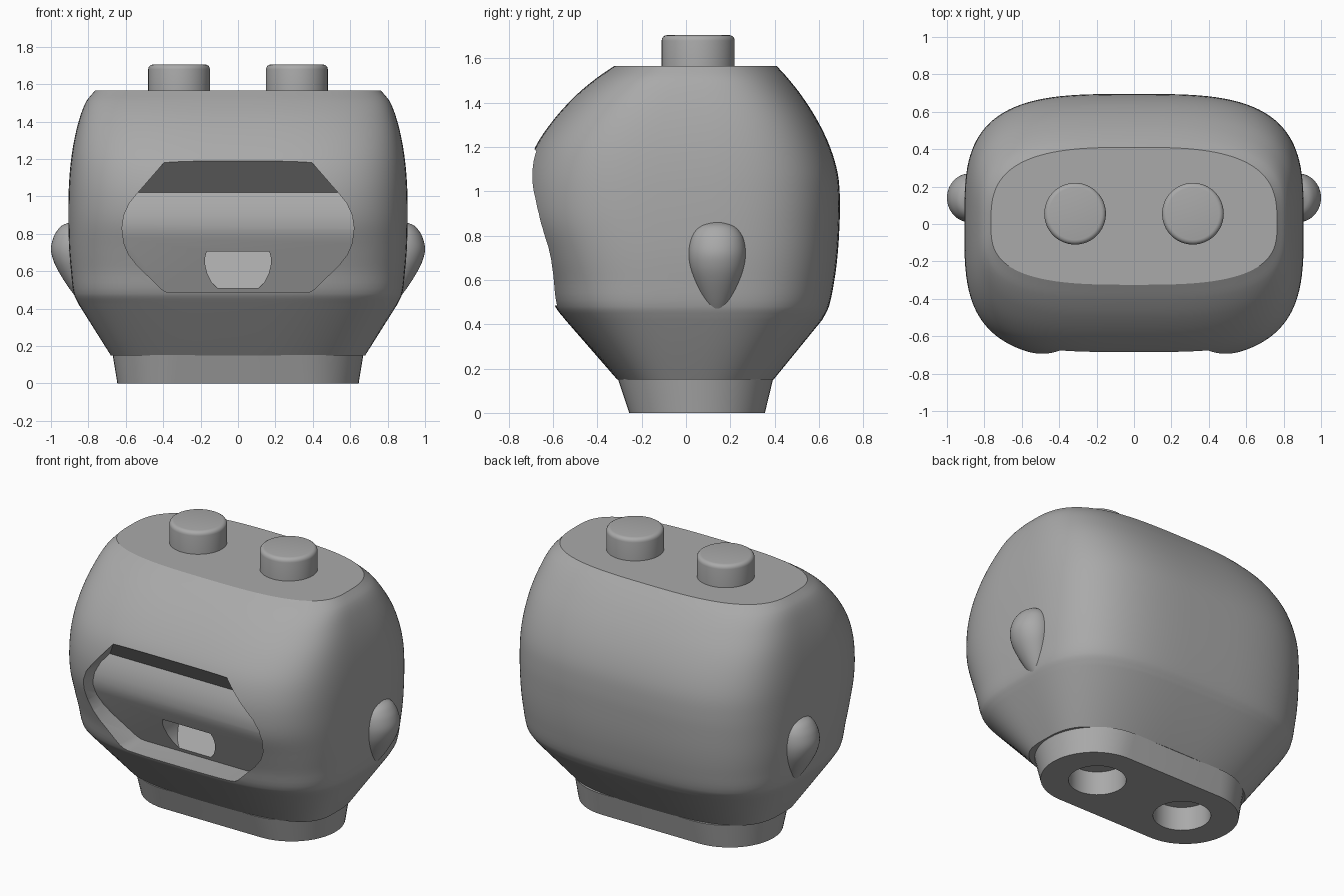
import bpy, bmesh, math

if "Cube" in bpy.data.objects:
    bpy.data.objects.remove(bpy.data.objects["Cube"])

grey = bpy.data.materials.new("mid grey")
grey.diffuse_color = (0.40, 0.40, 0.40, 1)
grey.use_nodes = True
grey.node_tree.nodes["Principled BSDF"].inputs["Base Color"].default_value = grey.diffuse_color


def make(name, bm):
    bmesh.ops.recalc_face_normals(bm, faces=bm.faces)
    me = bpy.data.meshes.new(name)
    bm.to_mesh(me)
    bm.free()
    ob = bpy.data.objects.new(name, me)
    bpy.context.collection.objects.link(ob)
    me.materials.append(grey)
    return ob


def loft(name, rings):
    bm = bmesh.new()
    rows = [[bm.verts.new(p) for p in r] for r in rings]
    n = len(rows[0])
    for a, b in zip(rows, rows[1:]):
        for i in range(n):
            bm.faces.new((a[i], a[(i + 1) % n], b[(i + 1) % n], b[i]))
    bm.faces.new(rows[0])
    bm.faces.new(rows[-1])
    return make(name, bm)


def boolean(ob, cutter, op='DIFFERENCE'):
    bpy.context.view_layer.objects.active = ob
    m = ob.modifiers.new("cut", 'BOOLEAN')
    m.operation, m.object, m.solver = op, cutter, 'EXACT'
    bpy.ops.object.modifier_apply(modifier=m.name)
    bpy.data.objects.remove(cutter)


def smooth(ob, deg=30):
    bpy.ops.object.select_all(action='DESELECT')
    ob.select_set(True)
    bpy.context.view_layer.objects.active = ob
    bpy.ops.object.shade_smooth_by_angle(angle=math.radians(deg))


def spline(rows, steps):
    """Catmull-Rom through table rows."""
    out = []
    for i in range(len(rows) - 1):
        p0, p1, p2 = rows[max(i - 1, 0)], rows[i], rows[i + 1]
        p3 = rows[min(i + 2, len(rows) - 1)]
        for s in range(steps):
            t = s / steps
            h = p2[0] - p1[0]
            row = []
            for a, b, c, d in zip(p0, p1, p2, p3):
                m1 = (c - a) / (p2[0] - p0[0]) * h
                m2 = (d - b) / (p3[0] - p1[0]) * h
                row.append((2*t**3 - 3*t*t + 1)*b + (t**3 - 2*t*t + t)*m1
                           + (3*t*t - 2*t**3)*c + (t**3 - t*t)*m2)
            out.append(row)
    return out + [rows[-1]]


def superellipse(z, hx, front, back, n, count=128):
    pts = []
    for i in range(count):
        a = 2 * math.pi * i / count
        c, s = math.cos(a), math.sin(a)
        x = hx * math.copysign(abs(c) ** (2 / n), c)
        y = (back if s > 0 else front) * math.copysign(abs(s) ** (2 / n), s)
        pts.append((x, y, z))
    return pts


# Head: z, half width, front depth, back depth, squareness
head_rows = [
    (0.42, 0.850, 0.545, 0.615, 3.3),
    (0.48, 0.878, 0.590, 0.645, 3.4),
    (0.60, 0.893, 0.625, 0.670, 3.4),
    (0.72, 0.903, 0.668, 0.685, 3.4),
    (0.85, 0.907, 0.716, 0.693, 3.4),
    (0.96, 0.907, 0.730, 0.695, 3.4),
    (1.08, 0.903, 0.720, 0.685, 3.4),
    (1.20, 0.892, 0.680, 0.650, 3.4),
    (1.32, 0.872, 0.600, 0.593, 3.4),
    (1.43, 0.843, 0.500, 0.523, 3.3),
    (1.51, 0.810, 0.405, 0.460, 3.2),
    (1.565, 0.765, 0.325, 0.410, 3.0),
]
head = loft("head", [superellipse(0.15, 0.68, 0.31, 0.395, 3.0)]
            + [superellipse(*r) for r in spline(head_rows, 4)])


# Face recess: front outline crossed with a side profile
def prism(name, pts, axis, lo, hi):
    def place(p, d):
        return (d, p[0], p[1]) if axis == 'X' else (p[0], d, p[1])
    return loft(name, [[place(p, d) for p in pts] for d in (lo, hi)])


half = [(0.36, 0.485), (0.385, 0.49), (0.41, 0.505), (0.54, 0.632),
        (0.585, 0.69), (0.61, 0.75), (0.62, 0.83), (0.61, 0.90),
        (0.58, 0.965), (0.535, 1.02), (0.30, 1.29)]
outline = half + [(-x, z) for x, z in reversed(half)]
profile = [(-1, 0.3), (-1, 1.49), (-0.685, 1.19), (-0.51, 1.02),
           (-0.53, 0.98), (-0.545, 0.94), (-0.555, 0.90), (-0.56, 0.86),
           (-0.557, 0.82), (-0.545, 0.78), (-0.42, 0.49), (-0.34, 0.3)]
recess = prism("recess_cutter", outline, 'Y', -0.99, -0.1)
boolean(recess, prism("profile_cutter", profile, 'X', -0.9, 0.9), 'INTERSECT')
boolean(head, recess)

# Mouth notch with an up-sloping back
mouth_half = [(0.11, 0.508), (0.14, 0.54), (0.165, 0.59), (0.177, 0.64),
              (0.177, 0.67), (0.168, 0.705)]
mouth = prism("mouth_cutter", mouth_half + [(-x, z) for x, z in reversed(mouth_half)],
              'Y', -0.62, -0.1)
boolean(mouth, prism("mouth_slope", [(-0.7, 0.45), (-0.7, 0.8), (-0.20, 0.8),
                                     (-0.27, 0.705), (-0.428, 0.508), (-0.47, 0.45)],
                     'X', -0.5, 0.5), 'INTERSECT')
boolean(head, mouth)
smooth(head, 25)


# Neck: flared stadium with two sockets
def stadium(z, hx, hy, cy, n=24):
    pts = []
    for side in (1, -1):
        for i in range(n + 1):
            a = -math.pi / 2 + math.pi * i / n
            pts.append((side * (hx - hy + hy * math.cos(a)),
                        cy + side * hy * math.sin(a), z))
    return pts


def cylinder(name, x, y, r, z0, z1, bevel=0.0):
    bm = bmesh.new()
    bmesh.ops.create_cone(bm, cap_ends=True, segments=48, radius1=r, radius2=r, depth=z1 - z0)
    if bevel:
        rim = [e for e in bm.edges if all(v.co.z > 0 for v in e.verts)]
        bmesh.ops.bevel(bm, geom=rim, offset=bevel, segments=4, affect='EDGES', profile=0.5)
    bmesh.ops.translate(bm, verts=bm.verts, vec=(x, y, (z0 + z1) / 2))
    return make(name, bm)


neck = loft("neck", [stadium(0, 0.645, 0.306, 0.05), stadium(0.152, 0.67, 0.35, 0.043)])
for x in (-0.315, 0.315):
    boolean(neck, cylinder("socket_cutter", x, 0.05, 0.165, -0.1, 0.3))
smooth(neck)

# Studs on top
for side, x in (("left", -0.315), ("right", 0.315)):
    smooth(cylinder("top_stud_" + side, x, 0.055, 0.165, 1.55, 1.705, 0.025), 40)

# Ears: z, centre x, outer reach, half depth
ear_rows = [(0.42, 0.815, 0.015, 0.012), (0.46, 0.83, 0.035, 0.040),
            (0.52, 0.85, 0.060, 0.070), (0.60, 0.87, 0.090, 0.103),
            (0.66, 0.88, 0.108, 0.122), (0.72, 0.88, 0.120, 0.130),
            (0.78, 0.88, 0.107, 0.122), (0.82, 0.88, 0.085, 0.103),
            (0.845, 0.88, 0.060, 0.075), (0.86, 0.88, 0.025, 0.035)]
for name, s in (("ear_left", -1), ("ear_right", 1)):
    rings = [[(s * (cx + rx * math.cos(a)), 0.14 + ry * math.sin(a), z)
              for a in (2 * math.pi * i / 40 for i in range(40))]
             for z, cx, rx, ry in spline(ear_rows, 4)]
    smooth(loft(name, rings), 60)
